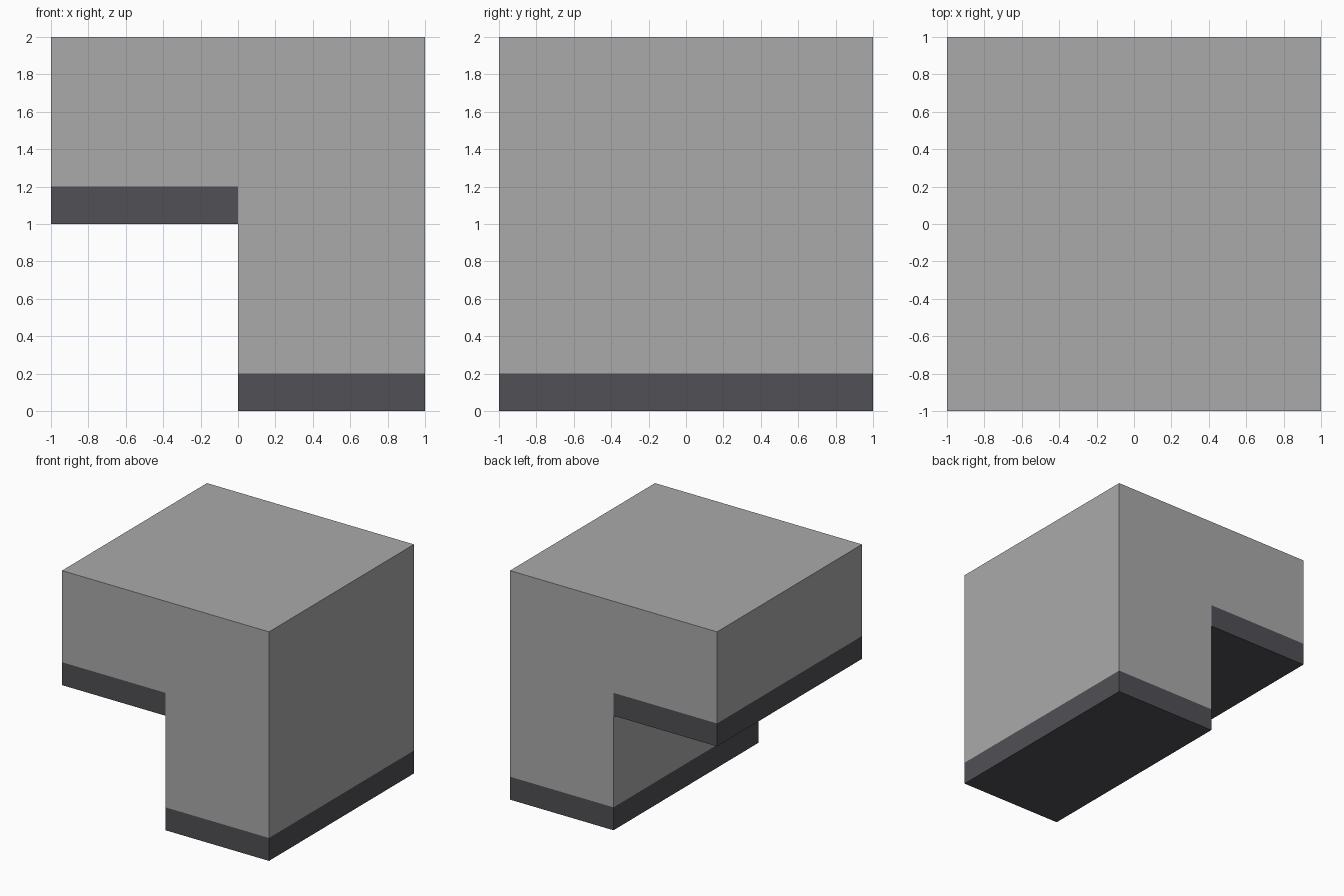
import bpy, bmesh

if "Cube" in bpy.data.objects:
    bpy.data.objects.remove(bpy.data.objects["Cube"])


def material(name, colour):
    m = bpy.data.materials.new(name)
    m.diffuse_color = (*colour, 1.0)
    m.use_nodes = True
    m.node_tree.nodes["Principled BSDF"].inputs["Base Color"].default_value = m.diffuse_color
    return m


grey = material("light grey stone", (0.402, 0.402, 0.402))
dark = material("dark base trim", (0.082, 0.080, 0.091))

# Front profile as panels: x0, x1, z0, z1, material index
PANELS = [
    (-1, 0, 1.0, 1.2, 1),   # trim under the overhang
    (-1, 0, 1.2, 2.0, 0),   # overhang
    (0, 1, 0.0, 0.2, 1),    # trim at the foot
    (0, 1, 0.2, 1.0, 0),    # lower body
    (0, 1, 1.0, 1.2, 0),
    (0, 1, 1.2, 2.0, 0),    # upper body
]

bm = bmesh.new()
for x0, x1, z0, z1, mat in PANELS:
    corners = [(x0, z0), (x1, z0), (x1, z1), (x0, z1)]
    face = bm.faces.new([bm.verts.new((x, 0, z)) for x, z in corners])
    face.material_index = mat
bmesh.ops.remove_doubles(bm, verts=bm.verts, dist=0.0001)

mesh = bpy.data.meshes.new("overhanging_block")
bm.to_mesh(mesh)
bm.free()
mesh.materials.append(grey)
mesh.materials.append(dark)
block = bpy.data.objects.new("overhanging_block", mesh)
bpy.context.collection.objects.link(block)

# Full depth; the side faces take the colour of the panel beside them
depth = block.modifiers.new("depth", 'SOLIDIFY')
depth.thickness = 2.0
depth.offset = 0.0
